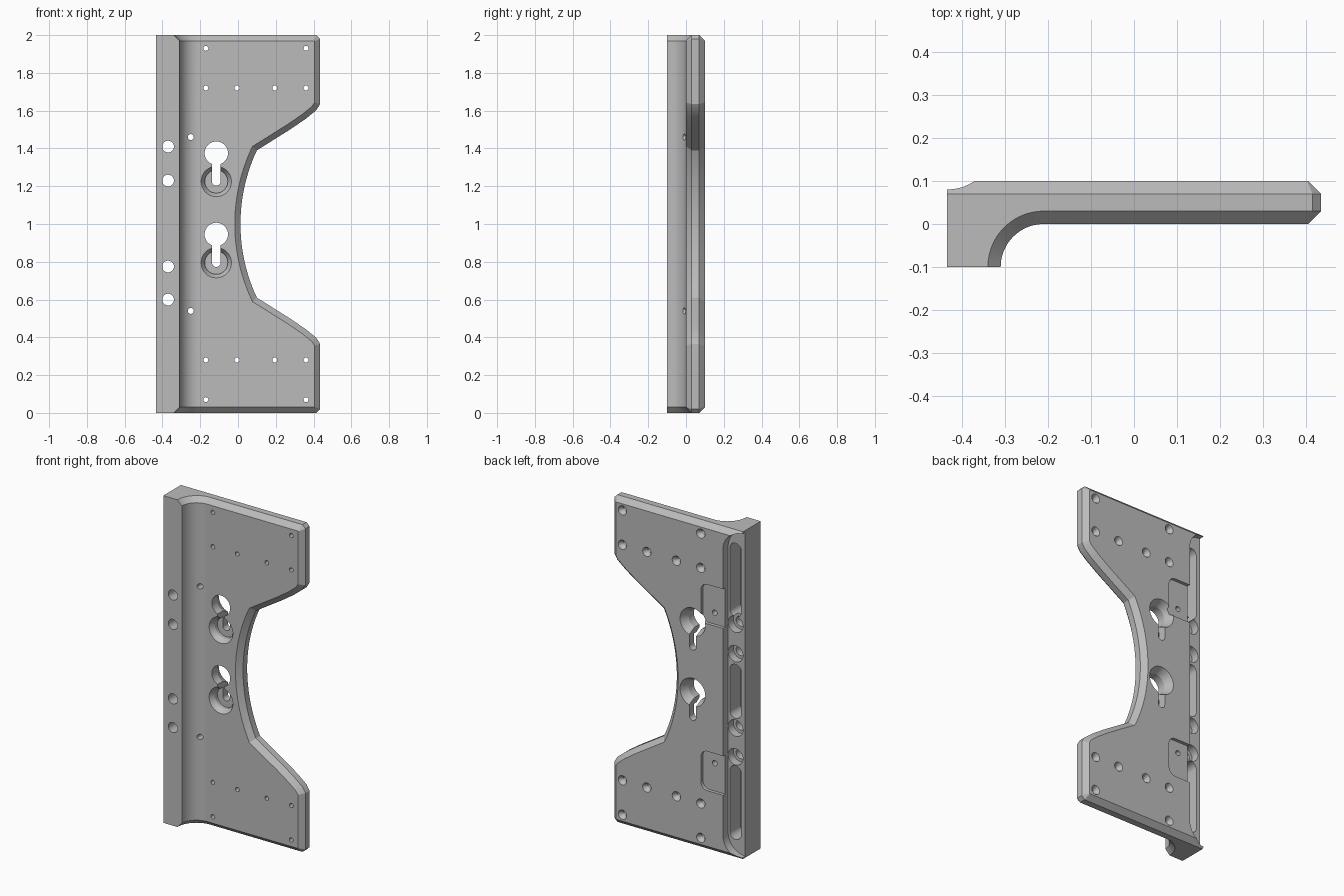
import bpy, bmesh
from math import sin, cos, pi, asin, hypot

if "Cube" in bpy.data.objects:
    bpy.data.objects.remove(bpy.data.objects["Cube"])
    bpy.context.view_layer.update()

LEFT, RIGHT, JOIN, CH, TOP = -0.435, 0.435, -0.21, 0.03, 2.0


def loft(bm, rings, skip=None):
    """Bridge equal rings into a closed solid, optionally leaving one side open."""
    loops = [[bm.verts.new(p) for p in ring] for ring in rings]
    n = len(loops[0])
    for a, b in zip(loops, loops[1:]):
        for i in range(n):
            if i != skip:
                j = (i + 1) % n
                bm.faces.new((a[i], a[j], b[j], b[i]))
    bm.faces.new(loops[0])
    bm.faces.new(loops[-1])


def finish(bm, name):
    """Weld, orient outward and link as an object."""
    bmesh.ops.remove_doubles(bm, verts=bm.verts[:], dist=0.0001)
    bmesh.ops.recalc_face_normals(bm, faces=bm.faces[:])
    if bm.calc_volume(signed=True) < 0:
        bmesh.ops.reverse_faces(bm, faces=bm.faces[:])
    mesh = bpy.data.meshes.new(name)
    bm.to_mesh(mesh)
    bm.free()
    obj = bpy.data.objects.new(name, mesh)
    bpy.context.scene.collection.objects.link(obj)
    return obj


def volume(mesh):
    bm = bmesh.new()
    bm.from_mesh(mesh)
    v = bm.calc_volume(signed=True)
    bm.free()
    return v


def carve(body, cutter_bm):
    """Subtract a cutter, keeping the first solver result with a sound volume."""
    cutter = finish(cutter_bm, "cutter")
    cutter.hide_render = True
    before = volume(body.data)
    mod = body.modifiers.new("cut", "BOOLEAN")
    mod.operation, mod.object = "DIFFERENCE", cutter
    for solver in ("EXACT", "MANIFOLD", "FLOAT"):
        mod.solver = solver
        bpy.context.view_layer.update()
        graph = bpy.context.evaluated_depsgraph_get()
        result = bpy.data.meshes.new_from_object(body.evaluated_get(graph))
        if 0.7 * before < volume(result) < 0.9999 * before:
            body.data = result
            break
    body.modifiers.clear()
    bpy.data.objects.remove(cutter)
    bpy.context.view_layer.update()


def inset(path, d):
    """Offset an open path to its left with mitred corners."""
    out = []
    for i, (x, z) in enumerate(path):
        normals = []
        for k in (i - 1, i):
            if 0 <= k < len(path) - 1:
                (ax, az), (bx, bz) = path[k], path[k + 1]
                length = hypot(bx - ax, bz - az)
                normals.append(((az - bz) / length, (bx - ax) / length))
        (ux, uz), (vx, vz) = normals[0], normals[-1]
        s = d / (1 + ux * vx + uz * vz)
        out.append((x + (ux + vx) * s, z + (uz + vz) * s))
    return out


def flange_section(z, radius, back):
    """Thick edge section with a concave fillet running into the plate."""
    steps = 20
    pts = [(LEFT, -0.1)]
    for i in range(steps + 1):
        t = pi - pi / 2 * i / steps
        pts.append((JOIN + radius * cos(t), -0.1 + radius * sin(t)))
    pts += [(JOIN, back), (LEFT, back)]
    return [(x, y, z) for x, y in pts]


def lathe(bm, x, z, profile, n=32):
    """Round cutter along y from (y, radius) pairs."""
    loft(bm, [[(x + r * cos(2 * pi * i / n), y, z + r * sin(2 * pi * i / n))
               for i in range(n)] for y, r in profile])


def rounded_prism(bm, x0, x1, z0, z1, r, y0, y1, n=10):
    """Rounded rectangle cutter along y."""
    pts = []
    corners = ((x1 - r, z1 - r), (x0 + r, z1 - r), (x0 + r, z0 + r), (x1 - r, z0 + r))
    for q, (cx, cz) in enumerate(corners):
        for i in range(n + 1):
            t = pi / 2 * (q + i / n)
            pts.append((cx + r * cos(t), cz + r * sin(t)))
    loft(bm, [[(x, y, z) for x, z in pts] for y in (y0, y1)])


# Plate outline: lower arm, waist arc, mirrored upper arm
lower = [(JOIN, 0), (0.415, 0), (RIGHT, 0.02), (RIGHT, 0.365), (0.415, 0.397),
         (0.36, 0.442), (0.28, 0.497), (0.1, 0.61)]
sag, half = 0.087, 0.39
R = (half ** 2 + sag ** 2) / (2 * sag)
span = asin(half / R)
arc = [(0.013 + R - R * cos(t), 1 + R * sin(t))
       for t in (span * (i / 12 - 1) for i in range(1, 24))]
outline = lower + arc + [(x, TOP - z) for x, z in reversed(lower)]
inner = inset(outline, CH)

# Chamfered plate and filleted flange welded into one body
bm = bmesh.new()
loft(bm, [[(x, y, z) for x, z in path] for path, y in
          ((inner, 0), (outline, CH), (outline, 0.07), (inner, 0.1))],
     skip=len(outline) - 1)
ends, middle = (0.1 + CH, 0.07), (0.1, 0.1)
loft(bm, [flange_section(z, *s) for z, s in
          ((0, ends), (CH, middle), (TOP - CH, middle), (TOP, ends))], skip=21)
body = finish(bm, "bracket_plate")

KEY_X, KEYS = -0.115, (0.945, 1.375)
BOLT_X = -0.37

# Rear channel and large keyhole openings
cut = bmesh.new()
rounded_prism(cut, -0.6, -0.32, 0.01, 1.99, 0.115, 0.05, 0.2)
for z in KEYS:
    lathe(cut, KEY_X, z, [(-0.2, 0.062), (0.05, 0.062), (0.101, 0.086), (0.2, 0.086)])
carve(body, cut)

# Rear tab pockets
cut = bmesh.new()
for z in (0.37, 1.39):
    rounded_prism(cut, -0.4, -0.17, z, z + 0.24, 0.045, 0.08, 0.21)
carve(body, cut)

# Front keyhole seats and counterbored bolt holes
cut = bmesh.new()
for z in KEYS:
    lathe(cut, KEY_X, z - 0.15, [(-0.21, 0.081), (-0.001, 0.081), (0.03, 0.061), (0.052, 0.061)])
for z in (0.6, 0.775, 1.23, 1.41):
    lathe(cut, BOLT_X, z, [(-0.21, 0.031), (0, 0.031), (0, 0.05), (0.22, 0.05)])
carve(body, cut)

# Keyhole slots, rear slots and screw holes
cut = bmesh.new()
for z in KEYS:
    rounded_prism(cut, KEY_X - 0.023, KEY_X + 0.023, z - 0.172, z, 0.0225, -0.22, 0.23)
for z0, z1 in ((0.095, 0.545), (0.835, 1.165), (1.455, 1.905)):
    rounded_prism(cut, BOLT_X - 0.038, BOLT_X + 0.038, z0, z1, 0.0375, -0.05, 0.23)
screws = [(x, d) for x in (-0.17, 0.36) for d in (0.07, 0.28)] + [(-0.005, 0.28), (0.195, 0.28)]
for x, d in screws:
    for z in (d, TOP - d):
        lathe(cut, x, z, [(-0.22, 0.013), (0.075, 0.013), (0.101, 0.029), (0.23, 0.029)], 20)
for z in (0.54, 1.46):
    lathe(cut, -0.25, z, [(-0.22, 0.016), (0.23, 0.016)], 20)
carve(body, cut)

# Single grey metal
grey = bpy.data.materials.new("grey_metal")
grey.use_nodes = True
colour = (0.5, 0.5, 0.5, 1)
grey.diffuse_color = colour
grey.node_tree.nodes["Principled BSDF"].inputs["Base Color"].default_value = colour
body.data.materials.clear()
body.data.materials.append(grey)

# Smooth curved walls, keep edges crisp
body.data.shade_smooth()
body.data.set_sharp_from_angle(angle=pi / 9)
bpy.context.view_layer.update()
